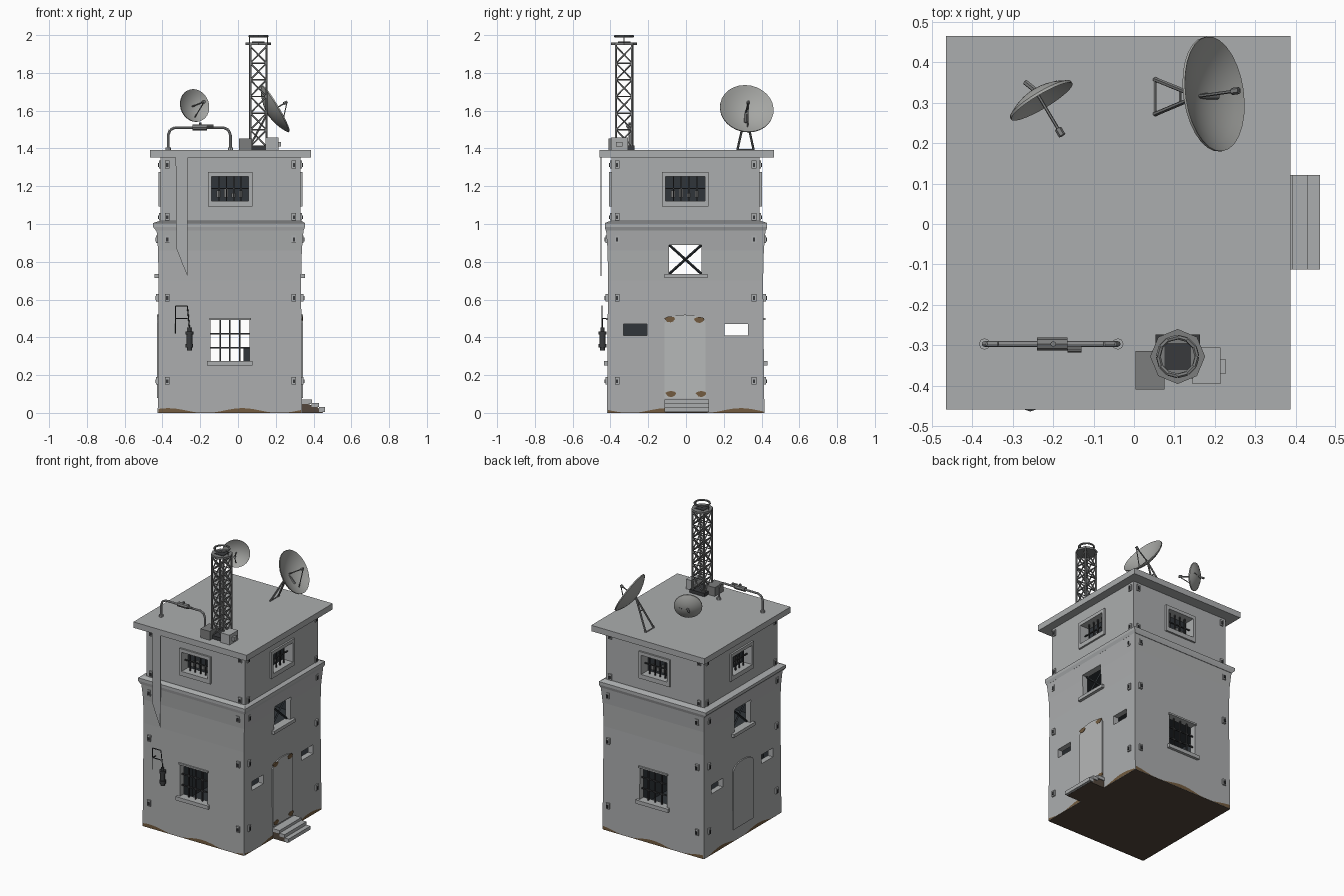
import bpy, bmesh, math
from mathutils import Vector

if "Cube" in bpy.data.objects:
    bpy.data.objects.remove(bpy.data.objects["Cube"])

def mat(name, r, g, b):
    m = bpy.data.materials.new(name)
    m.diffuse_color = (r, g, b, 1)
    m.use_nodes = True
    m.node_tree.nodes["Principled BSDF"].inputs["Base Color"].default_value = m.diffuse_color
    return m

WALL = mat("plaster grey", .41, .42, .425)
DARK = mat("interior slate", .03, .036, .042)
STEEL = mat("weathered steel", .2, .205, .205)
BLACK = mat("black metal", .04, .042, .045)
SOIL = mat("dark soil", .085, .062, .045)
DIRT = mat("brown dirt", .17, .105, .05)
DOOR = mat("door grey", .47, .48, .48)
DISH = mat("dish grey", .38, .385, .37)

def finish(name, bm, *mats, smooth=False):
    bmesh.ops.recalc_face_normals(bm, faces=bm.faces[:])
    me = bpy.data.meshes.new(name)
    bm.to_mesh(me)
    bm.free()
    for m in mats:
        me.materials.append(m)
    if smooth:
        for p in me.polygons:
            p.use_smooth = True
        me.set_sharp_from_angle(angle=math.radians(40))
    ob = bpy.data.objects.new(name, me)
    bpy.context.collection.objects.link(ob)
    return ob

def loft(name, rings, *mats):
    """Rectangular rings (z, x0, x1, y0, y1) joined from bottom to top."""
    bm = bmesh.new()
    rs = [[bm.verts.new(c) for c in ((a, c0, z), (b, c0, z), (b, c1, z), (a, c1, z))]
          for z, a, b, c0, c1 in rings]
    for p, q in zip(rs, rs[1:]):
        for i in range(4):
            bm.faces.new((p[i], p[(i + 1) % 4], q[(i + 1) % 4], q[i]))
    bm.faces.new(rs[0][::-1])
    bm.faces.new(rs[-1])
    return finish(name, bm, *mats)

def boxes(name, items, m):
    """One object from (x0, x1, y0, y1, z0, z1) boxes."""
    bm = bmesh.new()
    for x0, x1, y0, y1, z0, z1 in items:
        vs = bmesh.ops.create_cube(bm, size=1)["verts"]
        for v in vs:
            v.co = ((x0 + x1) / 2 + v.co.x * (x1 - x0), (y0 + y1) / 2 + v.co.y * (y1 - y0),
                    (z0 + z1) / 2 + v.co.z * (z1 - z0))
    return finish(name, bm, m)

def rods(name, segs, m, n=6):
    """One object from (start, end, radius) cylinders."""
    bm = bmesh.new()
    for a, b, r in segs:
        a, b = Vector(a), Vector(b)
        vs = bmesh.ops.create_cone(bm, cap_ends=True, segments=n, radius1=r, radius2=r,
                                   depth=(b - a).length)["verts"]
        q = Vector((0, 0, 1)).rotation_difference(b - a)
        for v in vs:
            v.co = q @ v.co + (a + b) / 2
    return finish(name, bm, m, smooth=True)

# wall planes: front, back, right, left
LOW = dict(front=-.418, back=.415, right=.338, left=-.425)
UP = dict(front=-.395, back=.39, right=.33, left=-.41)
SIDES = ("front", "back", "right", "left")

def at(pl, side, u, d, z):
    """Point on a wall: u along it, d outwards."""
    s = -1 if side in ("front", "left") else 1
    c = pl[side] + s * d
    return (u, c, z) if side in ("front", "back") else (c, u, z)

def wbox(pl, side, u0, u1, d0, d1, z0, z1):
    a, b = at(pl, side, u0, d0, z0), at(pl, side, u1, d1, z1)
    return tuple(f(p, q) for p, q in zip(a, b) for f in (min, max))

def prism(name, pl, side, pts, d0, d1, m):
    bm = bmesh.new()
    a = [bm.verts.new(at(pl, side, u, d0, z)) for u, z in pts]
    b = [bm.verts.new(at(pl, side, u, d1, z)) for u, z in pts]
    bm.faces.new(a)
    bm.faces.new(b)
    for i in range(len(a)):
        j = (i + 1) % len(a)
        bm.faces.new((a[i], a[j], b[j], b[i]))
    return finish(name, bm, m)

def cut(ob, items):
    for it in items:
        c = boxes("cutter", [it], WALL)
        md = ob.modifiers.new("cut", "BOOLEAN")
        md.operation, md.solver, md.object = "DIFFERENCE", "EXACT", c
        dg = bpy.context.evaluated_depsgraph_get()
        me = bpy.data.meshes.new_from_object(ob.evaluated_get(dg))
        ob.modifiers.clear()
        ob.data = me
        bpy.data.objects.remove(c)

# lower storeys: hollow, with openings through opposite walls
lower = loft("lower_walls", [(0, -.425, .338, -.418, .415), (.7, -.421, .334, -.413, .408),
                             (.86, -.423, .338, -.415, .412), (.98, -.432, .348, -.424, .422)],
             WALL, DARK, SOIL)
cav = (-.385, .298, -.375, .37, .03, .94)
cut(lower, [cav, (-.145, .06, -1, 1, .275, .492), (-1, 1, -.09, .083, .735, .89),
            (-1, 1, -.33, -.207, .41, .47), (-1, 1, .205, .327, .41, .47)])
for p in lower.data.polygons:
    c = p.center
    if all(cav[2 * i] - .002 < c[i] < cav[2 * i + 1] + .002 for i in range(3)):
        p.material_index = 1
    elif c.z < .005:
        p.material_index = 2
boxes("inner_floor", [(-.39, .3, -.38, .375, .6, .63)], DARK)
boxes("inner_crate", [(-.35, -.2, -.34, -.2, .03, .48), (.03, .08, -.2, -.1, .03, .34)], DARK)

# ledge, upper storey and roof slab
loft("ledge", [(.965, -.434, .347, -.426, .424), (.985, -.45, .355, -.43, .43),
               (1.005, -.45, .355, -.43, .43), (1.015, -.42, .338, -.405, .4)], WALL)
upper = loft("upper_walls", [(1.0, -.41, .33, -.395, .39), (1.36, -.41, .33, -.395, .39)], WALL, DARK)
span = dict(front=(-.14, .056), back=(-.14, .056), right=(-.108, .1), left=(-.108, .1))
cut(upper, [wbox(UP, s, *span[s], -.06, .1, 1.122, 1.252) for s in SIDES])
for p in upper.data.polygons:
    x, y, z = p.center
    if min(x + .41, .33 - x, y + .395, .39 - y) > .05 and 1.1 < z < 1.3:
        p.material_index = 1
boxes("roof_slab", [(-.465, .387, -.459, .465, 1.352, 1.392)], WALL)

# upper window surrounds, bars and clutter behind them
frames, grilles, clutter, sills = [], [], [], []
for s in SIDES:
    a, b = span[s]
    for it in ((a - .018, a, 1.092, 1.275), (b, b + .02, 1.092, 1.275),
               (a, b, 1.252, 1.275), (a, b, 1.092, 1.122)):
        frames.append(wbox(UP, s, it[0], it[1], -.01, .012, it[2], it[3]))
    for k in range(1, 5):
        u = a + (b - a) * k / 5
        grilles.append(wbox(UP, s, u - .003, u + .003, -.03, -.022, 1.122, 1.252))
        clutter.append(wbox(UP, s, u - .012, u + .008, -.059, -.05, 1.14, 1.165 + .012 * (k % 3)))
    grilles.append(wbox(UP, s, a, b, -.03, -.022, 1.184, 1.19))
boxes("upper_window_frames", frames, WALL)
boxes("upper_window_grilles", grilles, BLACK)
boxes("upper_window_clutter", clutter, STEEL)

# barred ground windows (front, back), braced middle windows (sides)
bars, braces = [], []
for s in ("front", "back"):
    for k in range(1, 4):
        u = -.145 + .205 * k / 4
        bars.append(wbox(LOW, s, u - .004, u + .004, -.028, -.02, .275, .492))
    for z in (.345, .42):
        bars.append(wbox(LOW, s, -.145, .06, -.028, -.02, z - .004, z + .004))
    sills += [wbox(LOW, s, -.165, .078, -.02, .016, .25, .275),
              wbox(LOW, s, -.152, .068, -.02, .006, .492, .503)]
for s in ("right", "left"):
    sills.append(wbox(LOW, s, -.115, .113, -.02, .016, .713, .735))
    for u in (-.09, .083):
        braces.append((at(LOW, s, u, -.03, .735), at(LOW, s, -.007 - u, -.03, .89), .007))
boxes("window_bars", bars, BLACK)
rods("window_braces", braces, DARK, 4)
boxes("window_sills", sills, WALL)

# arched doors, with rust patches on the right one
arch = [(-.113, .08), (.103, .08)] + [(-.005 + .108 * math.cos(t * math.pi / 8),
                                       .475 + .045 * math.sin(t * math.pi / 8)) for t in range(9)]
prism("right_door", LOW, "right", arch, -.01, .005, DOOR)
prism("left_door", LOW, "left", arch, -.01, .005, WALL)
for i, (u, z) in enumerate(((-.085, .495), (.07, .492), (-.08, .1), (.08, .1))):
    blob = [(u + .027 * math.cos(t) * (1 + .2 * math.sin(3 * t)), z + .016 * math.sin(t))
            for t in [k * math.tau / 9 for k in range(9)]]
    prism("door_rust_%d" % i, LOW, "right", blob, 0, .007, DIRT)

# entrance steps over an earth wedge
boxes("entrance_steps", [(.335, .392, -.113, .121, .048, .07), (.39, .43, -.113, .121, .03, .052),
                         (.428, .46, -.113, .121, .006, .03)], WALL)
prism("step_wedge", LOW, "front", [(.33, 0), (.45, 0), (.42, .03), (.33, .06)], -.31, -.533, SOIL)

# dirt stains along the foot of the walls
bm = bmesh.new()
for k, s in enumerate(SIDES):
    a, b = (-.42, .333) if k < 2 else (-.413, .41)
    row = []
    for i in range(31):
        u = a + (b - a) * i / 30
        h = max(.002, .012 + .013 * math.sin(u * 16 + 1.2 + k))
        row.append([bm.verts.new(at(LOW, s, u, .002, z)) for z in (0, h)])
    for p, q in zip(row, row[1:]):
        bm.faces.new((p[0], q[0], q[1], p[1]))
finish("foot_dirt", bm, DIRT)

# wall anchor plates near the corners
plates, studs = [], []
for s in SIDES:
    for u in ((-.375, .295) if s in ("front", "back") else (-.365, .36)):
        for pl, z in ((LOW, .17), (LOW, .61), (LOW, .92), (UP, 1.038), (UP, 1.315)):
            plates.append(wbox(pl, s, u - .012, u + .012, -.012, .008, z - .02, z + .02))
            studs.append(wbox(pl, s, u - .005, u + .006, 0, .013, z - .012, z + .008))
boxes("anchor_plates", plates, WALL)
boxes("anchor_studs", studs, BLACK)

# hanging strip and wall lantern on the front
prism("hanging_strip", UP, "front", [(-.33, 1.36), (-.266, 1.36), (-.268, .725), (-.295, .79),
                                     (-.326, .87)], .053, .058, WALL)
fr = [(-.33, -.445, .5), (-.33, -.445, .565), (-.268, -.445, .565), (-.257, -.442, .45)]
rods("lantern_bracket", [(a, b, .003) for a, b in zip(fr, fr[1:])]
     + [((-.33, -.4, .5), fr[0], .003), (fr[0], (-.268, -.445, .5), .003),
        ((-.33, -.445, .5), (-.33, -.445, .42), .003)], BLACK)
rods("wall_lantern", [((-.257, -.442, a), (-.257, -.442, b), r) for a, b, r in
                      ((.33, .345, .014), (.345, .365, .021), (.365, .415, .016),
                       (.415, .432, .022), (.432, .452, .01))], BLACK, 10)

# roof pipe with valve
pts = [(-.37, 1.39), (-.37, 1.47), (-.36, 1.497), (-.335, 1.51), (-.075, 1.51),
       (-.05, 1.497), (-.04, 1.47), (-.04, 1.39)]
pp = [(x, -.297, z) for x, z in pts]
rods("roof_pipe", [(a, b, .007) for a, b in zip(pp, pp[1:])]
     + [((x, -.297, 1.39), (x, -.297, 1.405), .014) for x in (-.37, -.04)], WALL, 8)
rods("pipe_valve", [((-.24, -.297, 1.512), (-.165, -.297, 1.512), .016),
                    ((-.165, -.31, 1.518), (-.13, -.31, 1.518), .008),
                    ((-.2, -.297, 1.51), (-.2, -.297, 1.538), .007)], STEEL, 8)

# lattice mast with flange, top ring and cabinets
CX, CY, H = .108, -.328, .043
corners = [(CX + H * a, CY + H * b) for a, b in ((-1, -1), (1, -1), (1, 1), (-1, 1))]
segs = [((x, y, 1.39), (x, y, 1.95), .006) for x, y in corners]
N = 6
for i in range(4):
    p, q = corners[i], corners[(i + 1) % 4]
    for k in range(N):
        z0, z1 = 1.41 + .53 * k / N, 1.41 + .53 * (k + 1) / N
        segs += [((*p, z0), (*q, z1), .0045), ((*q, z0), (*p, z1), .0045), ((*p, z0), (*q, z0), .0035)]
rods("mast_lattice", segs, STEEL, 5)
rods("mast_flange", [((CX, CY, 1.948), (CX, CY, 1.962), .068)], STEEL, 8)
boxes("mast_hatch", [(CX - .033, CX + .033, CY - .033, CY + .033, 1.96, 1.965)], BLACK)
ring = [(CX + .048 * math.cos(t * math.tau / 12), CY + .048 * math.sin(t * math.tau / 12), 1.994)
        for t in range(13)]
rods("mast_ring", [(a, b, .006) for a, b in zip(ring, ring[1:])]
     + [((x, y, 1.955), (x, y, 1.994), .003) for x, y, z in ring[0:12:6]], STEEL)
boxes("mast_foot", [(CX - .055, CX + .055, CY - .055, CY + .055, 1.39, 1.415)], BLACK)
boxes("left_cabinet", [(.004, .075, -.41, -.315, 1.39, 1.452)], STEEL)
boxes("right_cabinet", [(.145, .214, -.396, -.306, 1.39, 1.458), (.21, .228, -.37, -.335, 1.41, 1.435)], WALL)

# dishes: parabolic bowl with rim, feed and struts
def dish(name, c, nrm, R, depth, feed):
    c, nrm = Vector(c), Vector(nrm).normalized()
    q = nrm.to_track_quat("Z", "Y")
    prof = [(R * k / 6, depth * ((k / 6) ** 2 - 1)) for k in range(7)]
    prof += [(r, z - .007) for r, z in prof[::-1]]
    bm = bmesh.new()
    vs = [bm.verts.new((r, 0, z)) for r, z in prof]
    es = [bm.edges.new(e) for e in zip(vs, vs[1:])]
    bmesh.ops.spin(bm, geom=vs + es, cent=(0, 0, 0), axis=(0, 0, 1), angle=math.tau, steps=28)
    bmesh.ops.remove_doubles(bm, verts=bm.verts[:], dist=1e-4)
    for v in bm.verts:
        v.co = q @ v.co + c
    finish(name, bm, DISH, smooth=True)
    tip = c + nrm * feed
    low = c + (Vector((0, 0, -1)) + nrm * nrm.z).normalized() * R * .7 - nrm * depth * .5
    rods(name + "_feed", [(c - nrm * depth, tip, .004), (low, tip, .003),
                          (tip - nrm * .02, tip, .009)], STEEL)
    return c - nrm * (depth + .006)

hub = dish("large_dish", (.2, .322, 1.612), (.85, .12, .5), .143, .045, .07)
feet = [Vector((.052, y, 1.392)) for y in (.272, .358)]
rods("large_dish_stand", [(f, hub, .006) for f in feet] + [(feet[0], feet[1], .005),
     (feet[0].lerp(hub, .6), feet[1].lerp(hub, .6), .004), (hub, hub + Vector((.05, 0, -.05)), .008)], STEEL)
hub2 = dish("small_dish", (-.228, .303, 1.628), (.5, -.84, .2), .088, .028, .1)
rods("small_dish_mount", [(hub2, hub2 + Vector((-.025, .02, -.01)), .007),
                          (hub2, hub2 + Vector((.055, .02, .0)), .004)], STEEL)
